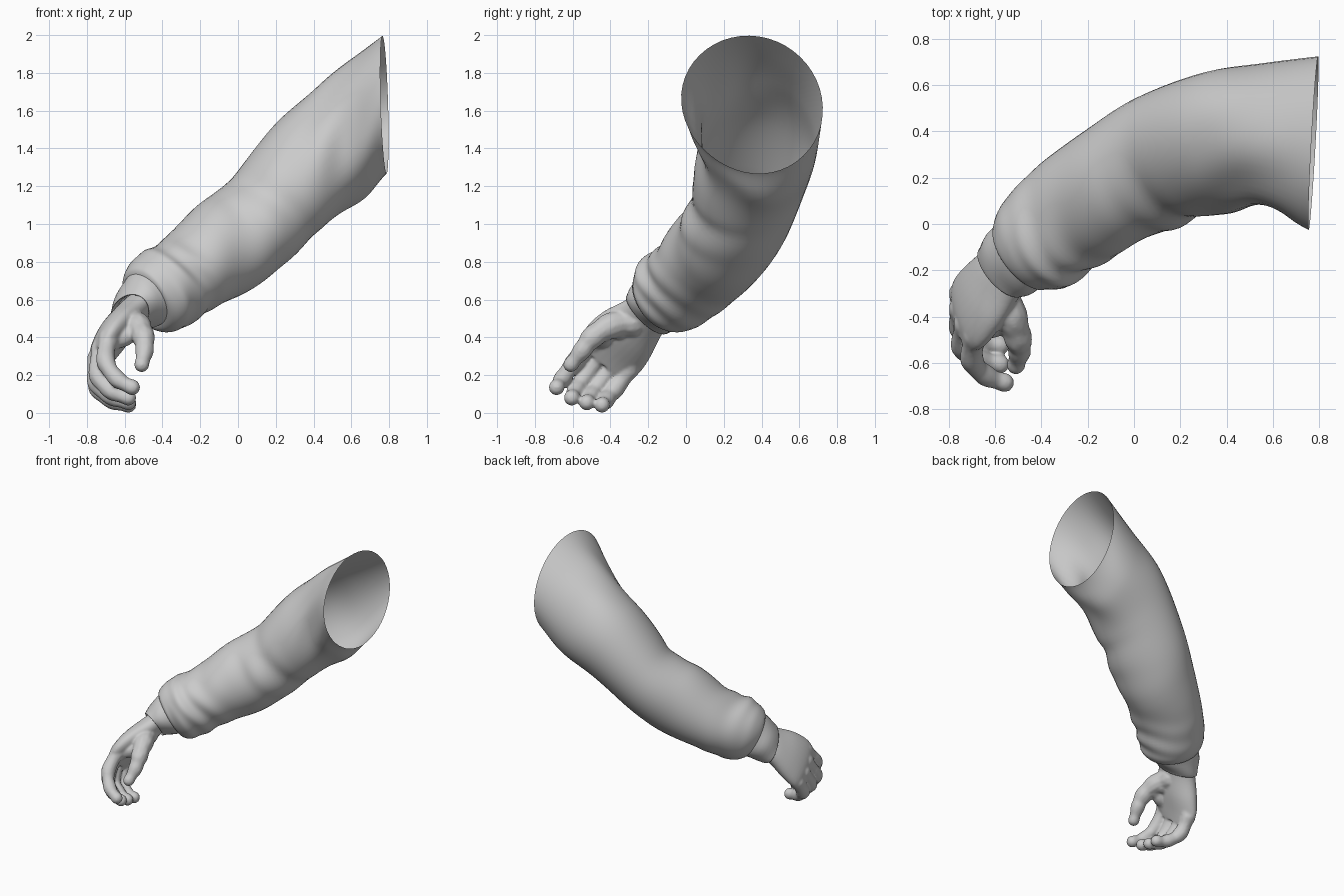
import bpy, bmesh, math
from mathutils import Vector, Matrix

grey = bpy.data.materials.new("light_grey")
grey.diffuse_color = (0.6, 0.6, 0.6, 1)


def spline(points, steps):
    """Smooth (Catmull-Rom) path through tuples of any length."""
    out = []
    n = len(points)
    for i in range(n - 1):
        a, b, c, d = (points[max(0, min(n - 1, i + k))] for k in (-1, 0, 1, 2))
        for s in range(steps):
            t = s / steps
            out.append(tuple(0.5 * (2 * q + (r - p) * t + (2 * p - 5 * q + 4 * r - w) * t * t
                                    + (3 * q - p - 3 * r + w) * t ** 3)
                             for p, q, r, w in zip(a, b, c, d)))
    out.append(points[-1])
    return out


def loft(bm, stations, segs, steps, fold=None, caps=False):
    """Skin elliptical rings; a station is centre + up half-axis + side half-axis."""
    rings = []
    path = spline(stations, steps)
    for i, s in enumerate(path):
        c, u, v = Vector(s[0:3]), Vector(s[3:6]), Vector(s[6:9])
        ring = []
        for k in range(segs):
            a = 2 * math.pi * k / segs
            f = 1 + (fold(i / steps, a) if fold else 0)
            ring.append(bm.verts.new(c + (u * math.cos(a) + v * math.sin(a)) * f))
        rings.append(ring)
    for r0, r1 in zip(rings, rings[1:]):
        for k in range(segs):
            j = (k + 1) % segs
            bm.faces.new((r0[k], r0[j], r1[j], r1[k]))
    if caps:
        bm.faces.new(rings[0])
        bm.faces.new(rings[-1])


def finish(bm, name):
    bmesh.ops.recalc_face_normals(bm, faces=bm.faces)
    me = bpy.data.meshes.new(name)
    bm.to_mesh(me)
    bm.free()
    for p in me.polygons:
        p.use_smooth = True
    me.materials.append(grey)
    ob = bpy.data.objects.new(name, me)
    bpy.context.collection.objects.link(ob)
    return ob


# Sleeve: open at the shoulder, bent at the elbow, bunched at the wrist
def bump(x, centre, width):
    return math.exp(-((x - centre) / width) ** 2)


def sleeve_folds(s, a):
    inner = 0.5 - 0.5 * math.sin(a)            # 1 on the front / inner side
    fade = min(1, s / 0.6)
    f = 0.02 * inner * fade * math.sin(4.2 * s + 2.5 * math.cos(a) + 1.0)
    # flattened upper front of the upper arm
    f -= 0.14 * max(0, math.cos(a + 0.8)) ** 2 * bump(s, 1.3, 0.85)
    f -= 0.03 * max(0, math.cos(a - 0.8)) ** 2 * bump(s, 1.0, 0.7)
    # creases at the inner elbow
    f -= 0.06 * inner ** 2 * bump(s, 2.65 + 0.35 * math.cos(a), 0.16)
    f += 0.04 * inner ** 2 * bump(s, 3.05 + 0.35 * math.cos(a), 0.2)
    # bunching above the cuff
    f += 0.035 * bump(s, 5.4, 0.7) * (0.1 + inner) * math.sin(8 * s + 2 * math.sin(2 * a))
    # long drag lines towards the shoulder
    f += 0.025 * inner * bump(s, 1.0, 0.9) * fade * math.sin(6 * a + 2.2 * s)
    # opening pulled in at its lower front
    f -= 0.06 * max(0, math.cos(a - 3.9)) ** 3 * bump(s, 0, 0.6)
    return f


sleeve = [
    (0.775, 0.345, 1.63, -0.01, -0.01, 0.37, 0.02, 0.38, -0.01),
    (0.56, 0.375, 1.46, -0.09, -0.01, 0.335, 0.0, 0.325, -0.02),
    (0.345, 0.345, 1.285, -0.11, 0, 0.295, -0.04, 0.31, 0),
    (0.10, 0.27, 1.01, -0.115, 0, 0.245, -0.08, 0.275, 0),
    (-0.09, 0.165, 0.865, -0.11, -0.03, 0.235, -0.10, 0.25, -0.01),
    (-0.28, 0.04, 0.725, -0.11, -0.04, 0.19, -0.12, 0.22, -0.03),
    (-0.41, -0.075, 0.64, -0.10, -0.04, 0.20, -0.13, 0.19, -0.03),
    (-0.475, -0.13, 0.60, -0.08, -0.04, 0.165, -0.11, 0.15, -0.02),
    (-0.49, -0.14, 0.59, -0.06, -0.04, 0.12, -0.085, 0.12, -0.02),
]
bm = bmesh.new()
loft(bm, sleeve, 48, 10, sleeve_folds)
finish(bm, "sleeve")

# Cuff: snug band with its end turned in
cuff = [
    (-0.46, -0.11, 0.62, -0.07, -0.04, 0.145, -0.10, 0.13, -0.02),
    (-0.52, -0.16, 0.57, -0.065, -0.045, 0.12, -0.105, 0.125, -0.035),
    (-0.568, -0.205, 0.525, -0.05, -0.04, 0.09, -0.095, 0.105, -0.06),
    (-0.57, -0.207, 0.523, -0.045, -0.035, 0.085, -0.088, 0.098, -0.056),
    (-0.555, -0.19, 0.54, -0.04, -0.03, 0.075, -0.08, 0.09, -0.05),
]
bm = bmesh.new()
loft(bm, cuff, 40, 4, lambda s, a: 0.015 * math.sin(3 * a + 4 * s))
finish(bm, "cuff")

# Hand: palm loft plus digits swept with spheres, fused by remeshing
bm = bmesh.new()
palm = [
    (-0.53, -0.165, 0.565, 0.055, 0.01, -0.05, -0.075, 0.09, -0.07),
    (-0.59, -0.23, 0.50, 0.062, 0.01, -0.053, -0.075, 0.10, -0.08),
    (-0.655, -0.315, 0.415, 0.07, 0, -0.05, -0.065, 0.13, -0.11),
    (-0.71, -0.385, 0.335, 0.06, -0.01, -0.04, -0.05, 0.145, -0.115),
    (-0.735, -0.43, 0.27, 0.045, -0.01, -0.02, -0.03, 0.125, -0.10),
]
loft(bm, palm, 28, 5, caps=True)
bmesh.ops.recalc_face_normals(bm, faces=bm.faces)


def digit(path, r0, r1):
    pts = spline(path, 10)
    for i, p in enumerate(pts):
        t = i / (len(pts) - 1)
        knuckle = 0.003 * math.cos(2 * math.pi * t * (len(path) - 1))
        bmesh.ops.create_icosphere(bm, subdivisions=2, radius=r0 + (r1 - r0) * t + knuckle,
                                   matrix=Matrix.Translation(p))


fingers = {
    "index": [(-0.685, -0.48, 0.395), (-0.70, -0.585, 0.275), (-0.64, -0.655, 0.18), (-0.56, -0.685, 0.135)],
    "middle": [(-0.725, -0.43, 0.34), (-0.74, -0.53, 0.20), (-0.67, -0.585, 0.115), (-0.58, -0.605, 0.08)],
    "ring": [(-0.745, -0.365, 0.285), (-0.747, -0.455, 0.16), (-0.67, -0.505, 0.085), (-0.58, -0.525, 0.055)],
    "little": [(-0.745, -0.30, 0.235), (-0.74, -0.375, 0.13), (-0.665, -0.425, 0.065), (-0.58, -0.445, 0.042)],
}
for path in fingers.values():
    digit(path, 0.054, 0.04)
    base = Vector(path[0])
    digit([tuple(base.lerp(Vector((-0.60, -0.23, 0.52)), 0.6)), tuple(base)], 0.05, 0.053)
# thumb, the ball of the thumb and the web to the index finger
digit([(-0.575, -0.29, 0.48), (-0.53, -0.40, 0.46), (-0.50, -0.495, 0.40),
       (-0.495, -0.55, 0.33), (-0.51, -0.61, 0.255)], 0.08, 0.038)
digit([(-0.54, -0.43, 0.43), (-0.61, -0.44, 0.40), (-0.68, -0.47, 0.37)], 0.052, 0.05)
digit([(-0.56, -0.36, 0.45), (-0.62, -0.38, 0.43), (-0.68, -0.42, 0.39)], 0.06, 0.05)
hand = finish(bm, "hand")
remesh = hand.modifiers.new("fuse", 'REMESH')
remesh.mode = 'VOXEL'
remesh.voxel_size = 0.008
remesh.use_smooth_shade = True
soften = hand.modifiers.new("soften", 'SMOOTH')
soften.factor = 0.5
soften.iterations = 6
